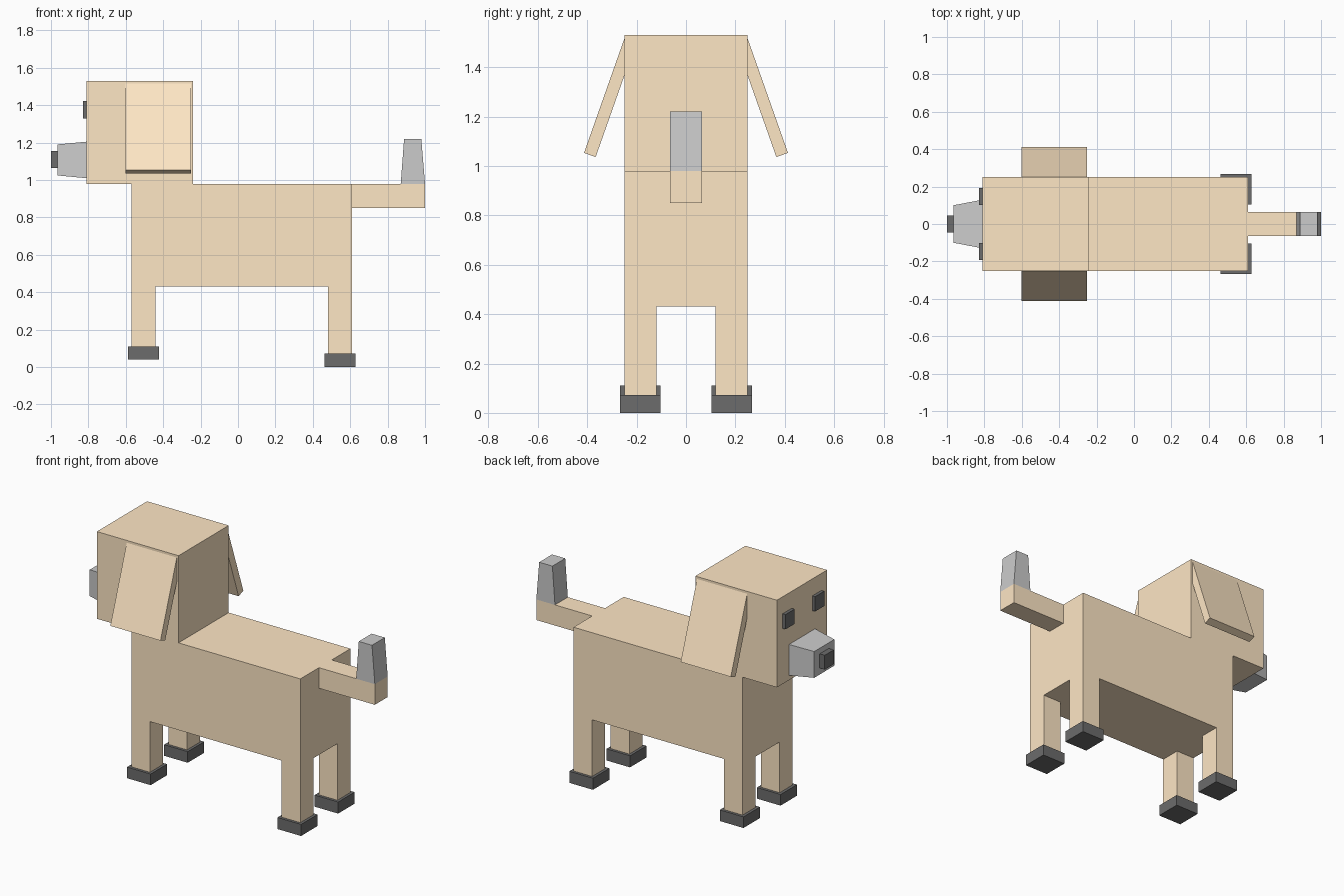
import bpy, bmesh
from mathutils import Vector

if "Cube" in bpy.data.objects:
    bpy.data.objects.remove(bpy.data.objects["Cube"])


def material(name, rgb):
    m = bpy.data.materials.new(name)
    m.diffuse_color = (*rgb, 1)
    m.use_nodes = True
    m.node_tree.nodes["Principled BSDF"].inputs["Base Color"].default_value = m.diffuse_color
    return m


TAN = material("tan_fur", (1.0, 0.8, 0.56))
BLACK = material("black", (0.15, 0.15, 0.15))


def finish(bm, name, mat=None):
    bmesh.ops.recalc_face_normals(bm, faces=bm.faces)
    me = bpy.data.meshes.new(name)
    bm.to_mesh(me)
    bm.free()
    ob = bpy.data.objects.new(name, me)
    bpy.context.collection.objects.link(ob)
    if mat:
        me.materials.append(mat)
    return ob


def extrude(name, points, offset, mat=None):
    """Prism from a planar outline pushed along an offset vector."""
    bm = bmesh.new()
    face = bm.faces.new([bm.verts.new(p) for p in points])
    out = bmesh.ops.extrude_face_region(bm, geom=[face], use_keep_orig=True)
    moved = [v for v in out["geom"] if isinstance(v, bmesh.types.BMVert)]
    bmesh.ops.translate(bm, verts=moved, vec=Vector(offset))
    return finish(bm, name, mat)


def box(name, x, y, z, mat=None):
    pts = [(x[0], y[0], z[0]), (x[1], y[0], z[0]), (x[1], y[0], z[1]), (x[0], y[0], z[1])]
    return extrude(name, pts, (0, y[1] - y[0], 0), mat)


# Body, head and legs share one side outline
outline = [(-0.81, 0.98), (-0.81, 1.53), (-0.24, 1.53), (-0.24, 0.98),
           (0.61, 0.98), (0.61, 0.06), (0.48, 0.06), (0.48, 0.43),
           (-0.44, 0.43), (-0.44, 0.10), (-0.57, 0.10), (-0.57, 0.98)]
body = extrude("body", [(x, -0.25, z) for x, z in outline], (0, 0.5, 0), TAN)

# Slot that separates the left legs from the right legs
slot = box("leg_gap_cutter", (-0.9, 0.9), (-0.12, 0.12), (-0.2, 0.43))
slot.hide_render = True
slot.hide_viewport = True
cut = body.modifiers.new("leg_gap", "BOOLEAN")
cut.operation = "DIFFERENCE"
cut.solver = "EXACT"
cut.object = slot

# Tail and its tapered grey tip
box("tail", (0.61, 1.0), (-0.064, 0.064), (0.85, 0.98), TAN)
tip = [(0.87, -0.064, 0.98), (1.0, -0.064, 0.98), (0.98, -0.064, 1.22), (0.888, -0.064, 1.22)]
extrude("tail_tip", tip, (0, 0.128, 0))

# Snout: box narrowed towards the nose
snout = box("snout", (-0.965, -0.81), (-0.13, 0.13), (1.01, 1.205))
for v in snout.data.vertices:
    if v.co.x < -0.9:
        v.co.y *= 0.77
        v.co.z = 1.1075 + (v.co.z - 1.1075) * 0.85
box("nose", (-1.0, -0.96), (-0.045, 0.045), (1.065, 1.155), BLACK)

for s, side in ((-1, "right"), (1, "left")):
    # Eyes
    box(f"eye_{side}", (-0.83, -0.80), (s * 0.102, s * 0.193), (1.33, 1.423), BLACK)

    # Paws: the front pair sits a little higher
    for end, x, z in (("front", (-0.588, -0.423), (0.04, 0.11)),
                      ("back", (0.463, 0.627), (0.0, 0.073))):
        box(f"{end}_paw_{side}", x, (s * 0.103, s * 0.267), z, BLACK)

    # Hanging ears tilted away from the head
    ear = [(-0.602, s * y, z) for y, z in
           ((0.25, 1.515), (0.413, 1.053), (0.366, 1.036), (0.203, 1.498))]
    extrude(f"ear_{side}", ear, (0.35, 0, 0), TAN)
